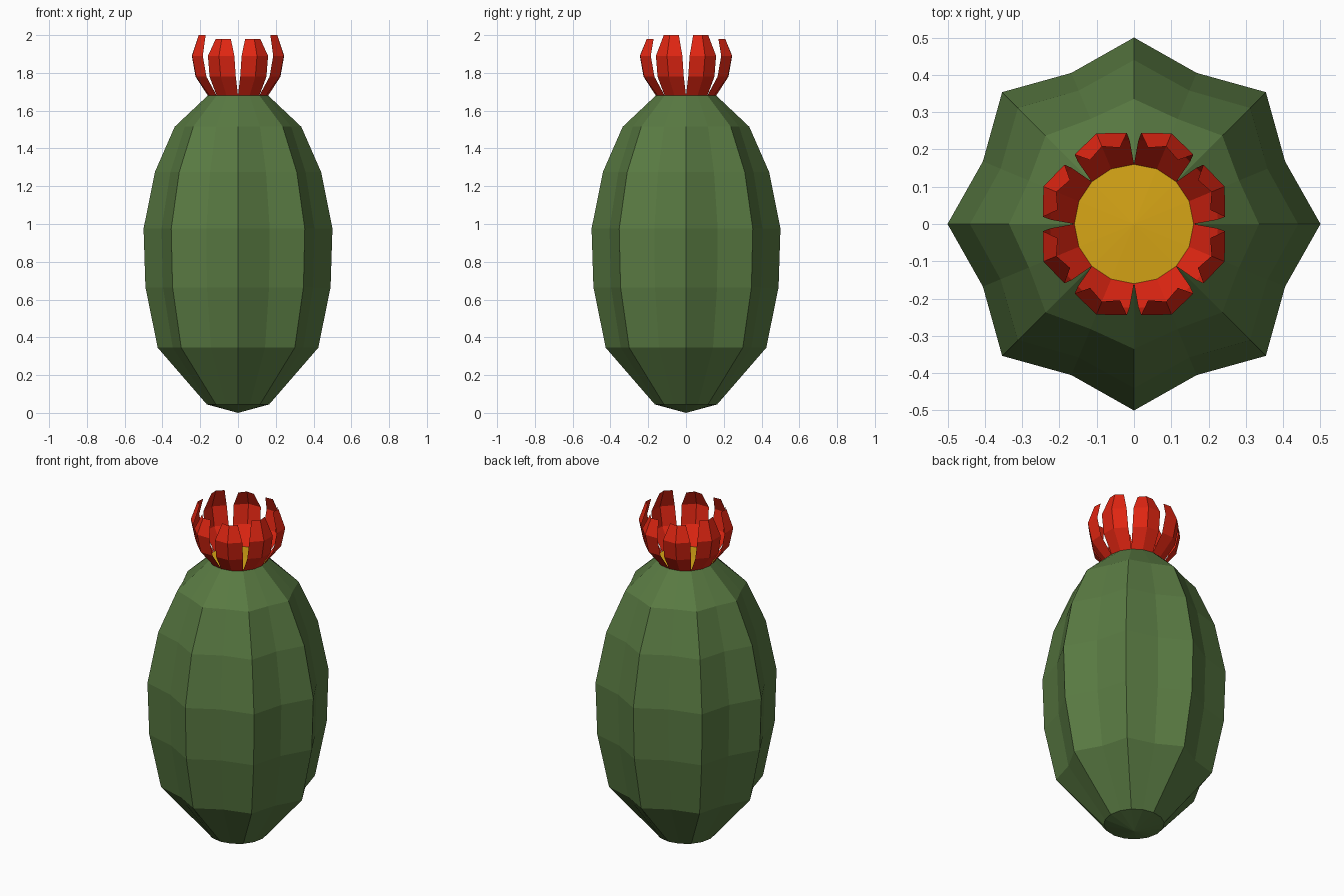
import bpy, math

cube = bpy.data.objects.get("Cube")
if cube:
    bpy.data.objects.remove(cube, do_unlink=True)


def material(name, rgb):
    m = bpy.data.materials.new(name)
    m.use_nodes = True
    m.diffuse_color = (*rgb, 1)
    bsdf = m.node_tree.nodes["Principled BSDF"]
    bsdf.inputs["Base Color"].default_value = (*rgb, 1)
    bsdf.inputs["Roughness"].default_value = 0.8
    return m


green = material("cactus green", (0.10, 0.195, 0.055))
yellow = material("flower yellow", (0.68, 0.38, 0.008))
red = material("petal red", (0.75, 0.019, 0.006))


def polar(radius, degrees, z):
    a = math.radians(degrees)
    return (radius * math.cos(a), radius * math.sin(a), z)


def add_object(name, verts, faces, mat):
    mesh = bpy.data.meshes.new(name)
    mesh.from_pydata(verts, [], faces)
    mesh.materials.append(mat)
    mesh.update()
    obj = bpy.data.objects.new(name, mesh)
    bpy.context.collection.objects.link(obj)
    return obj


# Ribbed body: (height, ridge radius, valley ratio) per ring
SIDES = 16
rings = [
    (0.045, 0.165, 1.0),
    (0.345, 0.425, 0.88),
    (0.665, 0.49, 0.877),
    (0.975, 0.50, 0.877),
    (1.275, 0.44, 0.88),
    (1.515, 0.335, 0.91),
    (1.68, 0.16, 1.0),
]
verts = [polar(r * (ratio if i % 2 else 1), i * 360 / SIDES, z)
         for z, r, ratio in rings for i in range(SIDES)]
faces = []
for level in range(len(rings) - 1):
    for i in range(SIDES):
        a, b = level * SIDES + i, level * SIDES + (i + 1) % SIDES
        faces.append((a, b, b + SIDES, a + SIDES))
bottom = len(verts)
verts.append((0, 0, 0))
faces += [(bottom, (i + 1) % SIDES, i) for i in range(SIDES)]
add_object("cactus_body", verts, faces, green)

# Slightly domed flower centre closing the top
verts = [polar(0.16, i * 360 / SIDES, 1.68) for i in range(SIDES)]
verts.append((0, 0, 1.69))
faces = [(i, (i + 1) % SIDES, SIDES) for i in range(SIDES)]
add_object("flower_centre", verts, faces, yellow)

# Petal rows: (height, edge radius, middle radius, half angle)
petal_rows = [
    (1.68, 0.16, 0.16, 22.5),
    (1.78, 0.225, 0.24, 19.5),
    (1.89, 0.245, 0.263, 18),
    (2.0, 0.208, 0.225, 12),
]
for k in range(8):
    centre = 22.5 + 45 * k
    # petals towards the front and back are a touch shorter
    tip = 2.0 if abs(math.cos(math.radians(centre))) > 0.7 else 1.98
    verts, faces = [], []
    for z, edge, middle, half in petal_rows:
        z = min(z, tip)
        verts += [polar(edge, centre - half, z),
                  polar(middle, centre, z),
                  polar(edge, centre + half, z)]
    for row in range(len(petal_rows) - 1):
        for col in range(2):
            a = row * 3 + col
            faces.append((a, a + 1, a + 4, a + 3))
    add_object(f"petal_{k + 1}", verts, faces, red)
